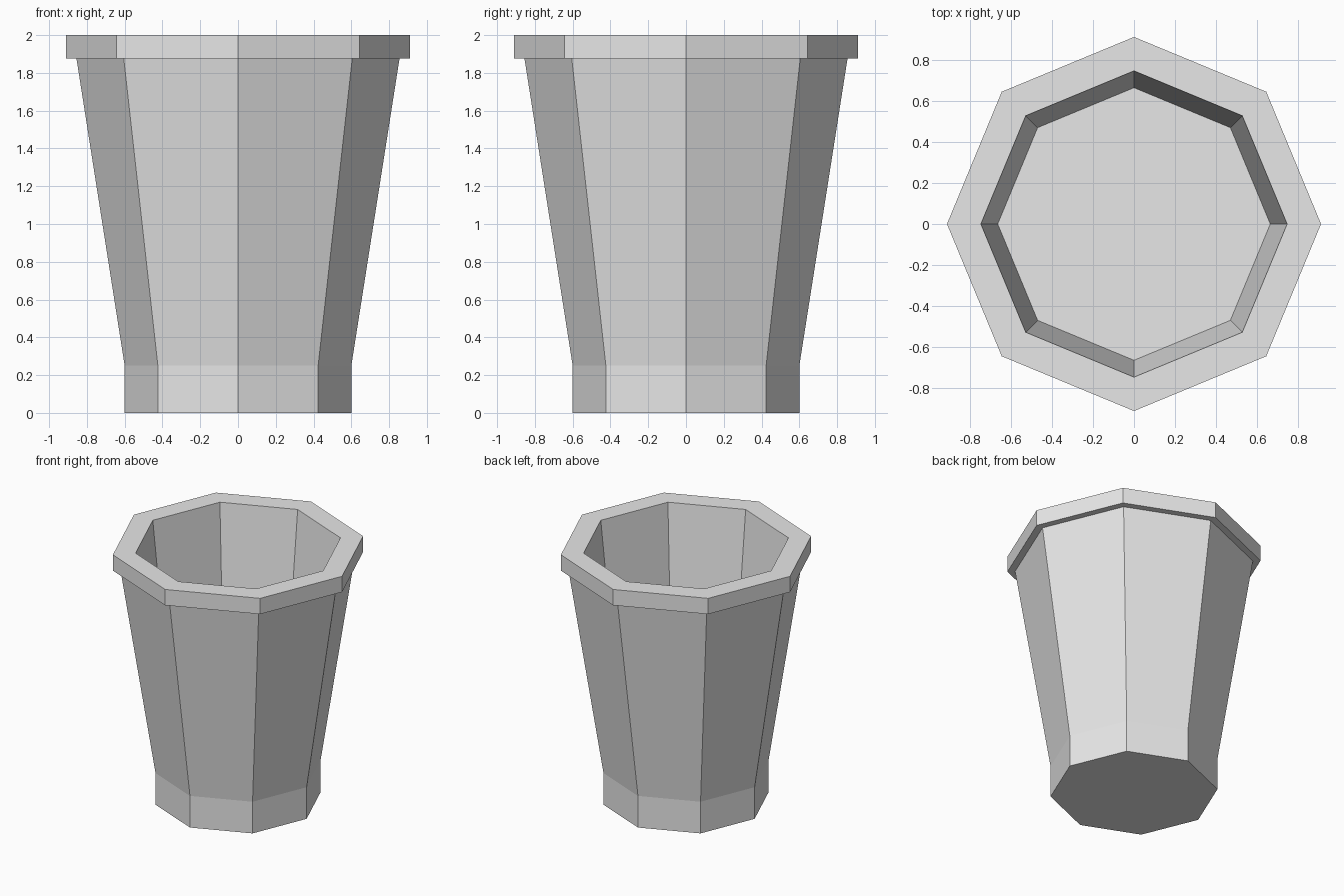
import bpy, bmesh
from math import cos, sin, tau

SIDES = 8

cube = bpy.data.objects.get("Cube")
if cube:
    bpy.data.objects.remove(cube, do_unlink=True)

# One plain grey for the whole pot
grey = bpy.data.materials.new("light_grey")
grey.use_nodes = True
colour = (0.8, 0.8, 0.8, 1)
grey.diffuse_color = colour
grey.node_tree.nodes["Principled BSDF"].inputs["Base Color"].default_value = colour


def lathe(name, profile):
    """Sweep a (radius, height) profile round the z axis and cap both ends."""
    bm = bmesh.new()
    rings = [[bm.verts.new((r * cos(tau * i / SIDES), r * sin(tau * i / SIDES), z))
              for i in range(SIDES)] for r, z in profile]
    for low, high in zip(rings, rings[1:]):
        for i in range(SIDES):
            j = (i + 1) % SIDES
            bm.faces.new((low[i], low[j], high[j], high[i]))
    bm.faces.new(rings[0][::-1])
    bm.faces.new(rings[-1])
    bmesh.ops.recalc_face_normals(bm, faces=bm.faces)
    mesh = bpy.data.meshes.new(name)
    bm.to_mesh(mesh)
    bm.free()
    mesh.materials.append(grey)
    obj = bpy.data.objects.new(name, mesh)
    bpy.context.collection.objects.link(obj)
    return obj


# Straight foot, flared wall, overhanging rim, then down inside to the floor
lathe("octagonal_pot", [
    (0.60, 0.0), (0.60, 0.25),
    (0.855, 1.875), (0.91, 1.875),
    (0.91, 2.0), (0.745, 2.0),
    (0.663, 1.22),
])
